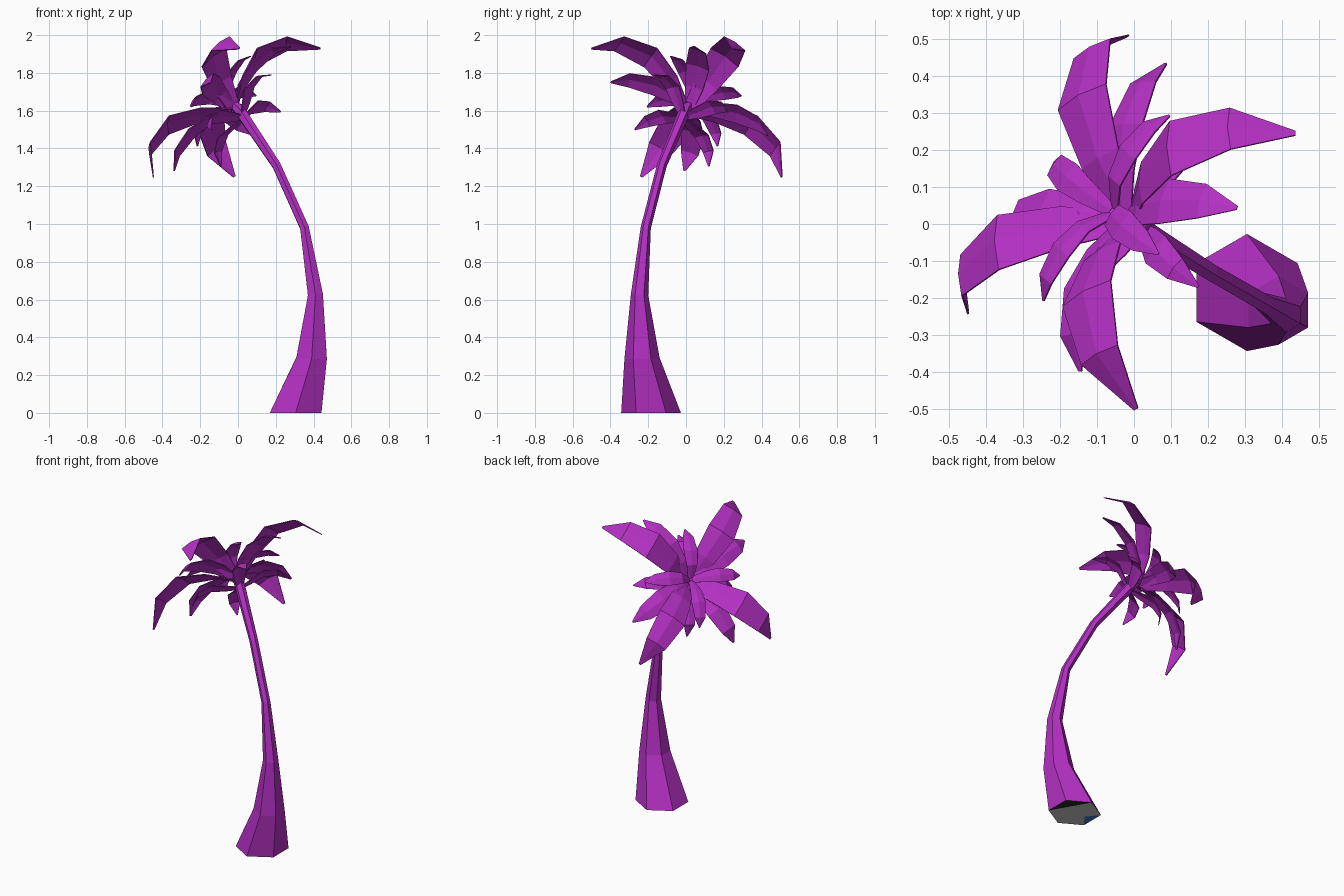
import bpy, bmesh, math
from mathutils import Vector

if "Cube" in bpy.data.objects:
    bpy.data.objects.remove(bpy.data.objects["Cube"])


def material(name, rgb):
    m = bpy.data.materials.new(name)
    m.diffuse_color = (*rgb, 1)
    m.use_nodes = True
    m.node_tree.nodes["Principled BSDF"].inputs["Base Color"].default_value = m.diffuse_color
    return m


purple = material("purple", (0.46, 0.030, 0.55))
grey = material("grey", (0.58, 0.58, 0.58))
black = material("black", (0.018, 0.018, 0.018))
blue = material("blue", (0.06, 0.17, 0.58))

Z = Vector((0, 0, 1))
LEAN = Vector((-math.cos(math.radians(30)), 0.5, 0))   # direction the palm leans
SIDE = Vector((0.5, math.cos(math.radians(30)), 0))


def finish(bm, name, mats):
    me = bpy.data.meshes.new(name)
    bm.to_mesh(me)
    bm.free()
    for m in mats:
        me.materials.append(m)
    ob = bpy.data.objects.new(name, me)
    bpy.context.collection.objects.link(ob)
    return ob


# Curved trunk: six-sided rings (centre, radius, tilt in degrees)
rings = [
    ((0.305, -0.185, 0.0), 0.158, 0),
    ((0.390, -0.233, 0.29), 0.093, -4),
    ((0.410, -0.246, 0.625), 0.046, 5),
    ((0.352, -0.213, 0.98), 0.027, 18),
    ((0.204, -0.128, 1.31), 0.026, 36),
    ((0.010, -0.006, 1.60), 0.032, 45),
    ((-0.020, 0.012, 1.63), 0.025, 52),
]
bm = bmesh.new()
loops = []
for c, r, tilt in rings:
    a = math.radians(tilt)
    d = LEAN * math.cos(a) - Z * math.sin(a)
    loops.append([bm.verts.new(Vector(c) + r * (d * math.cos(k * math.pi / 3)
                                                + SIDE * math.sin(k * math.pi / 3)))
                  for k in range(6)])
for lo, hi in zip(loops, loops[1:]):
    for k in range(6):
        j = (k + 1) % 6
        bm.faces.new((lo[j], lo[k], hi[k], hi[j]))
bm.faces.new(loops[-1][::-1])
# Base underside in three colours
b = loops[0]
p = bm.verts.new((0.23, -0.185, 0))
for verts, mi in (((b[1], b[2], b[3]), 2), ((b[5], b[0], p), 3),
                  ((b[0], b[1], b[3], b[4], b[5], p), 1)):
    bm.faces.new(verts).material_index = mi
finish(bm, "trunk", [purple, grey, black, blue])

# Crown frame, tilted along the end of the trunk
ORIGIN = LEAN * 0.008 + Z * 1.59
UP = LEAN * -0.61 + Z * 0.79
AXIS = LEAN * 0.79 + Z * 0.61

# Frond profile: distance along, height, full width
profile = [(0.015, 0.02, 0.07), (0.15, 0.12, 0.135), (0.32, 0.187, 0.178),
           (0.50, 0.142, 0.135), (0.61, 0.0, 0.014)]


def frond_ring(name, scale, start, lift, arch=1.0):
    """Four equal fronds, each a folded strip with a raised midrib."""
    bm = bmesh.new()
    for q in range(4):
        a = math.radians(start + 90 * q)
        rows = []
        for i, (r, h, w) in enumerate(profile):
            r, w = r * scale, w * scale
            h = h * scale * arch + lift * (0.7 if i == 0 else 1)
            row = []
            for t, rib in ((-w / 2, 0), (0, w * 0.08), (w / 2, 0)):
                u = r * math.cos(a) - t * math.sin(a)
                v = r * math.sin(a) + t * math.cos(a)
                row.append(bm.verts.new(ORIGIN + UP * u + SIDE * v
                                        + AXIS * (h + rib)))
            rows.append(row)
        for lo, hi in zip(rows, rows[1:]):
            for k in range(2):
                bm.faces.new((lo[k], hi[k], hi[k + 1], lo[k + 1]))
    # Turn the fronds so they face along the crown axis
    bm.normal_update()
    if sum(f.normal.dot(AXIS) for f in bm.faces) < 0:
        bmesh.ops.reverse_faces(bm, faces=bm.faces[:])
    ob = finish(bm, name, [purple])
    mod = ob.modifiers.new("thickness", "SOLIDIFY")
    mod.thickness = 0.005


frond_ring("large_fronds", 1.0, 45, 0.0)
frond_ring("medium_fronds", 0.745, 23, 0.035, 0.55)
frond_ring("lower_small_fronds", 0.515, -11, -0.07, 0.8)
frond_ring("upper_small_fronds", 0.50, -7, 0.10, 0.5)
